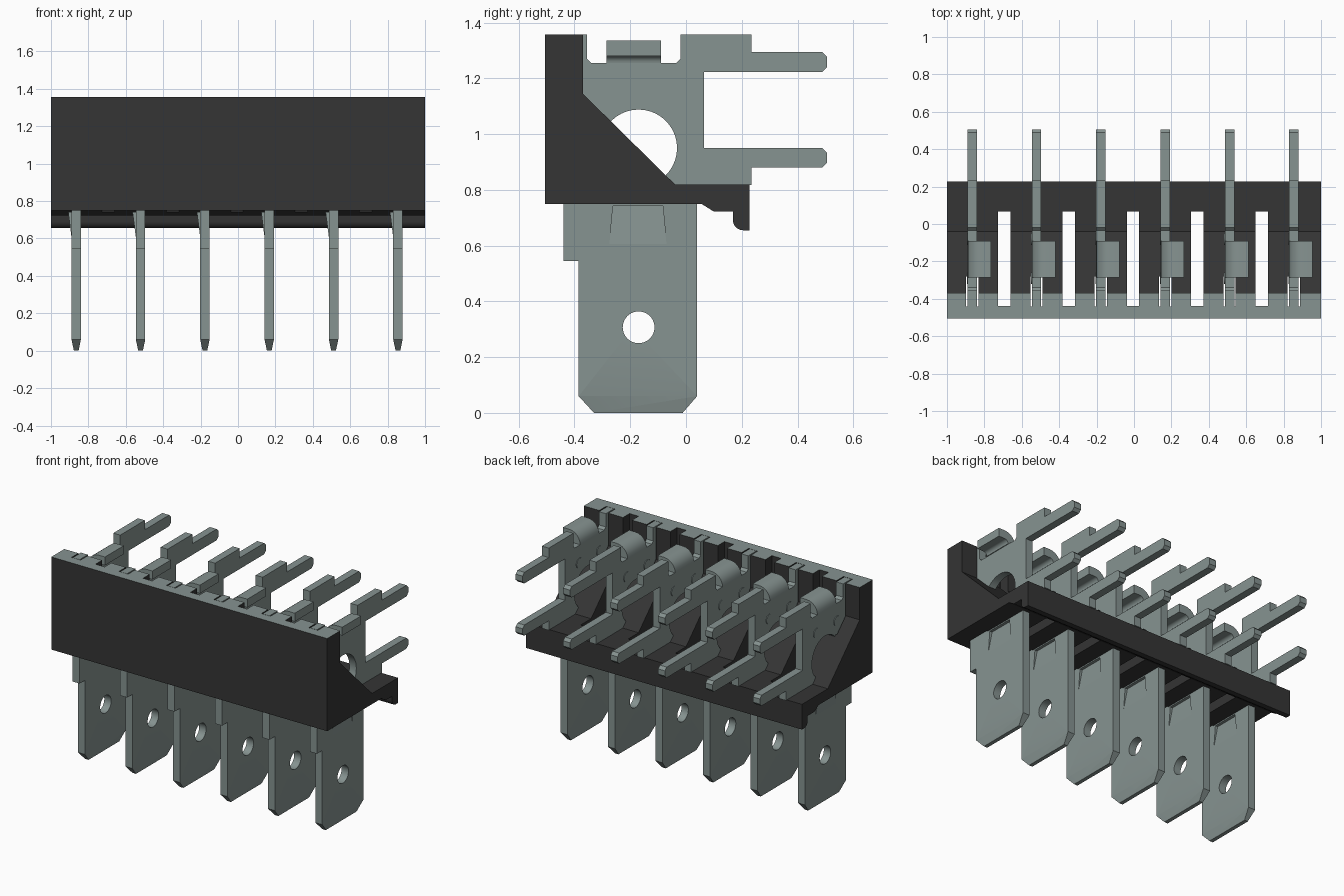
import bpy, bmesh, math
from mathutils import Vector

cube = bpy.data.objects.get("Cube")
if cube:
    bpy.data.objects.remove(cube)


def material(name, color):
    m = bpy.data.materials.new(name)
    m.use_nodes = True
    m.diffuse_color = (*color, 1)
    bsdf = next(n for n in m.node_tree.nodes if n.type == 'BSDF_PRINCIPLED')
    bsdf.inputs["Base Color"].default_value = (*color, 1)
    return m


black = material("black plastic", (0.035, 0.035, 0.035))
metal = material("grey metal", (0.24, 0.293, 0.283))


def circle(cy, cz, r, n=40):
    return [(cy + r * math.cos(2 * math.pi * i / n),
             cz + r * math.sin(2 * math.pi * i / n)) for i in range(n)]


def prism(bm, loops, lo, hi, place=lambda a, b, c: (c, a, b)):
    """Fill an outline (extra loops are holes) and extrude it from lo to hi."""
    edges = []
    for loop in loops:
        vs = [bm.verts.new(place(a, b, lo)) for a, b in loop]
        edges += [bm.edges.new((v, vs[i - 1])) for i, v in enumerate(vs)]
    fill = bmesh.ops.triangle_fill(bm, edges=edges, use_beauty=True)
    faces = [g for g in fill["geom"] if isinstance(g, bmesh.types.BMFace)]
    ext = bmesh.ops.extrude_face_region(bm, geom=faces, use_keep_orig=True)
    moved = [g for g in ext["geom"] if isinstance(g, bmesh.types.BMVert)]
    bmesh.ops.translate(bm, verts=moved,
                        vec=Vector(place(0, 0, hi)) - Vector(place(0, 0, lo)))
    return moved


def to_mesh(bm, name, mats):
    bmesh.ops.recalc_face_normals(bm, faces=bm.faces[:])
    bmesh.ops.dissolve_limit(bm, angle_limit=0.005, verts=bm.verts[:], edges=bm.edges[:])
    me = bpy.data.meshes.new(name)
    bm.to_mesh(me)
    bm.free()
    for m in mats:
        me.materials.append(m)
    return me


def add(name, me, x=0):
    ob = bpy.data.objects.new(name, me)
    bpy.context.collection.objects.link(ob)
    ob.location.x = x
    return ob


def smooth(ob):
    bpy.ops.object.select_all(action='DESELECT')
    ob.select_set(True)
    bpy.context.view_layer.objects.active = ob
    bpy.ops.object.shade_smooth_by_angle(angle=math.radians(30))


PITCH = 0.344
centres = [-0.865 + PITCH * i for i in range(6)]

# Housing: front wall, sloped ribs, shelf and hooked rear lip
bm = bmesh.new()
hook = [(0.205 - 0.037 * math.sin(a), 0.692 - 0.037 * math.cos(a))
        for a in (math.radians(18 * i) for i in range(6))]
prism(bm, [[(-0.505, 0.75), (-0.505, 1.357), (-0.37, 1.357), (-0.37, 1.145),
            (-0.04, 0.82), (0.228, 0.82), (0.228, 0.655)] + hook +
           [(0.168, 0.722), (0.10, 0.722), (0.055, 0.75)]], -1, 1)
housing = add("housing", to_mesh(bm, "housing", [black, metal]))

# Slots between the ribs and grooves that hold the terminals
bm = bmesh.new()


def slot(x, width, y0, y1):
    prism(bm, [[(y0, 0.6), (y1, 0.6), (y1, 1.5), (y0, 1.5)]], x - width / 2, x + width / 2)


for x in centres[:-1]:
    slot(x + PITCH / 2, 0.066, -0.438, 0.068)
for x in centres:
    slot(x, 0.066, -0.442, -0.28)
cutter = add("slot_cutter", to_mesh(bm, "slot_cutter", [black]))
cutter.hide_render = True
mod = housing.modifiers.new("slots", 'BOOLEAN')
mod.operation = 'DIFFERENCE'
mod.solver = 'EXACT'
mod.object = cutter
bpy.context.view_layer.objects.active = housing
bpy.ops.object.modifier_apply(modifier=mod.name)
bpy.data.objects.remove(cutter)
smooth(housing)

# Grey top edge of the wall
for p in housing.data.polygons:
    p.material_index = 1 if p.center.z > 1.35 and p.normal.z > 0.9 else 0

# Terminal plate: blade below, two solder pins behind, two holes and a lance window
T = 0.025
outline = [(-0.44, 0.545), (-0.385, 0.545), (-0.385, 0.06), (-0.33, 0), (-0.012, 0),
           (0.04, 0.06), (0.04, 0.818), (0.235, 0.818), (0.235, 0.88), (0.488, 0.88),
           (0.506, 0.898), (0.506, 0.932), (0.488, 0.95), (0.065, 0.95), (0.065, 1.222),
           (0.488, 1.222), (0.506, 1.24), (0.506, 1.277), (0.488, 1.295), (0.235, 1.295),
           (0.235, 1.357), (-0.02, 1.357), (-0.02, 1.27), (-0.035, 1.255),
           (-0.34, 1.255), (-0.355, 1.27), (-0.355, 1.357), (-0.44, 1.357)]
window = [(-0.275, 0.605), (-0.07, 0.605), (-0.083, 0.742), (-0.262, 0.742)]
bm = bmesh.new()
prism(bm, [outline, circle(-0.17, 0.95, 0.138), circle(-0.17, 0.307, 0.057), window], -T, T)

# Tapered blade tip
bmesh.ops.bisect_plane(bm, geom=bm.verts[:] + bm.edges[:] + bm.faces[:],
                       plane_co=(0, 0, 0.06), plane_no=(0, 0, 1))
for v in bm.verts:
    if v.co.z < 0.03:
        v.co.x *= 0.5

# Lance pushed out of the window
before = set(bm.verts)
prism(bm, [window], -T, T)
for v in set(bm.verts) - before:
    if v.co.z > 0.7:
        v.co.x -= 0.018

# Folded tab on the top edge
angles = [math.radians(180 - 15 * i) for i in range(7)]
arc = lambda r: [(0.055 + r * math.cos(a), 1.255 + r * math.sin(a)) for a in angles]
prism(bm, [arc(0.08) + [(0.1, 1.335), (0.1, 1.28)] + arc(0.025)[::-1]], -0.285, -0.09,
      lambda a, b, c: (a, c, b))

# Two shallow round bosses beneath the tab
for y in (-0.29, -0.08):
    prism(bm, [circle(y, 1.14, 0.032, 20)], -T - 0.004, -T + 0.004)

terminal = to_mesh(bm, "terminal", [metal])
for i, x in enumerate(centres):
    ob = add(f"terminal_{i + 1}", terminal, x)
    if i == 0:
        smooth(ob)
